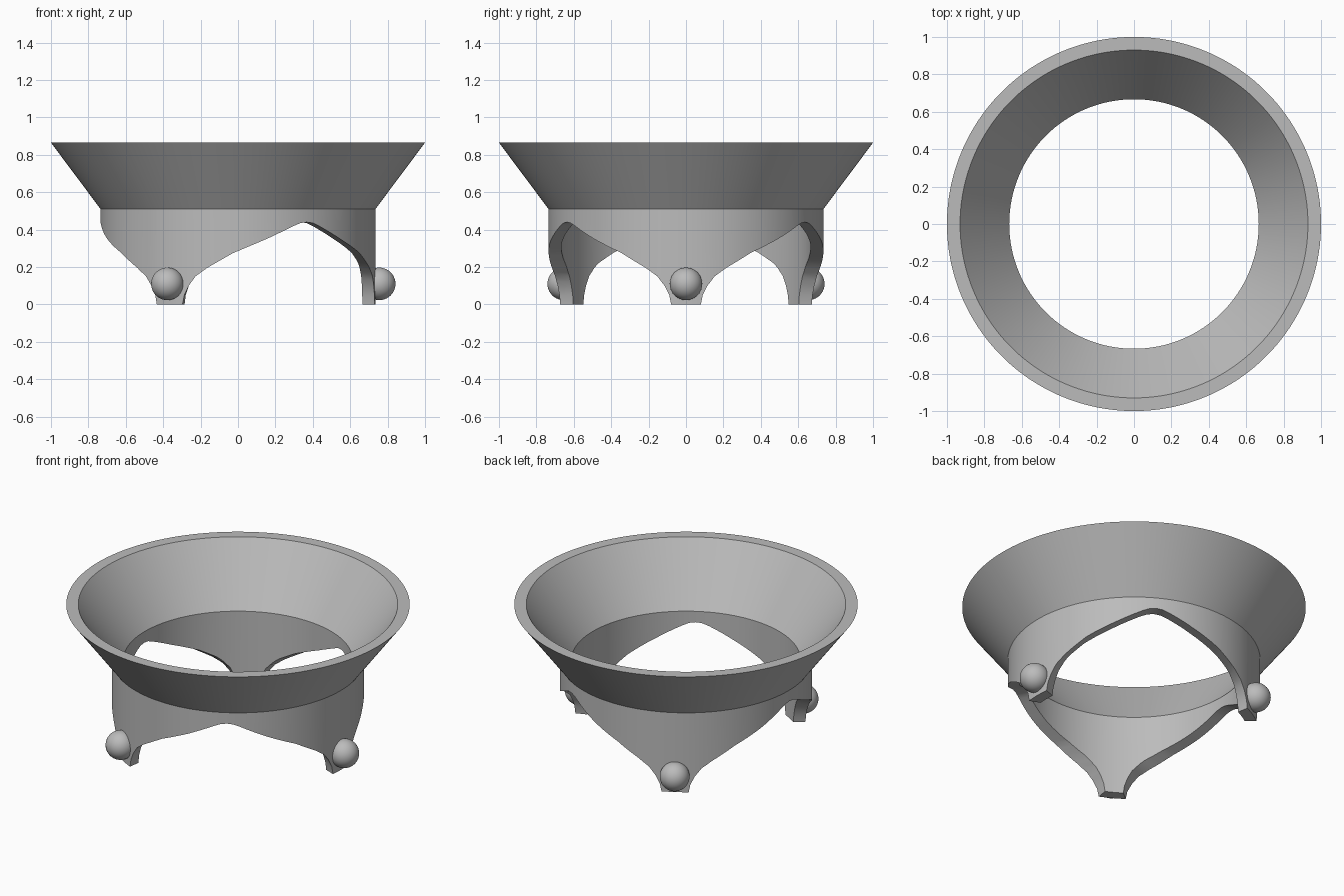
import bpy, bmesh
from math import sin, cos, asin, radians, degrees, pi

cube = bpy.data.objects.get("Cube")
if cube:
    bpy.data.objects.remove(cube, do_unlink=True)

R_OUT, R_IN = 0.735, 0.667        # collar wall
Z_COLLAR, Z_TOP = 0.51, 0.865     # foot and rim of the flared funnel
RIM_OUT, RIM_IN = 1.0, 0.93
# lower edge of the collar: degrees from a leg's centre, height
EDGE = [(0, 0), (6.2, 0), (7, 0.05), (9, 0.10), (12, 0.15), (17, 0.195), (28, 0.275),
        (42, 0.35), (54, 0.42), (57, 0.435), (60, 0.44)]

grey = bpy.data.materials.new("plain_grey")
grey.use_nodes = True
GREY = (0.5, 0.5, 0.5, 1)
grey.diffuse_color = GREY
grey.node_tree.nodes["Principled BSDF"].inputs["Base Color"].default_value = GREY


def finish(obj, angle):
    obj.data.materials.append(grey)
    bpy.ops.object.select_all(action='DESELECT')
    obj.select_set(True)
    bpy.context.view_layer.objects.active = obj
    bpy.ops.object.shade_smooth_by_angle(angle=radians(angle))


def half_arch():
    """Edge points from leg centre to arch top, subdivided to about 2 degrees."""
    pts = []
    for (a0, z0), (a1, z1) in zip(EDGE, EDGE[1:]):
        n = max(1, round((a1 - a0) / 2))
        pts += [(a0 + (a1 - a0) * i / n, z0 + (z1 - z0) * i / n) for i in range(n)]
    return pts + [EDGE[-1]]


def inner_angle(a):
    """The arches are cut straight through, so the inner edge is shifted."""
    u = min(1, R_OUT / R_IN * sin(radians(60 - a)))
    return max(60 - degrees(asin(u)), 0.75 * a)


# Flared funnel, collar and three arched legs as one wall
half = half_arch()
sector = [(a, inner_angle(a), z) for a, z in half]
sector += [(120 - a, 120 - b, z) for a, b, z in sector[-2:0:-1]]
bm = bmesh.new()
columns = []
for leg in range(3):
    for a, b, z in sector:
        ta, tb = radians(a + 120 * leg), radians(b + 120 * leg)
        ring = [(R_OUT, ta, z), (R_OUT, ta, Z_COLLAR), (RIM_OUT, ta, Z_TOP),
                (RIM_IN, tb, Z_TOP), (R_IN, tb, Z_COLLAR), (R_IN, tb, z)]
        columns.append([bm.verts.new((r * cos(t), r * sin(t), h)) for r, t, h in ring])
for c, d in zip(columns, columns[1:] + columns[:1]):
    for i in range(6):
        j = (i + 1) % 6
        bm.faces.new((c[i], d[i], d[j], c[j]))
bmesh.ops.recalc_face_normals(bm, faces=bm.faces)
mesh = bpy.data.meshes.new("funnel_with_legs")
bm.to_mesh(mesh)
bm.free()
funnel = bpy.data.objects.new("funnel_with_legs", mesh)
bpy.context.collection.objects.link(funnel)
finish(funnel, 30)

# Round knob on the outside of each leg
for leg in range(3):
    t = leg * 2 * pi / 3
    bpy.ops.mesh.primitive_uv_sphere_add(segments=40, ring_count=20, radius=0.087,
                                         location=(0.755 * cos(t), 0.755 * sin(t), 0.11))
    knob = bpy.context.object
    knob.name = f"leg_knob_{leg + 1}"
    finish(knob, 60)
